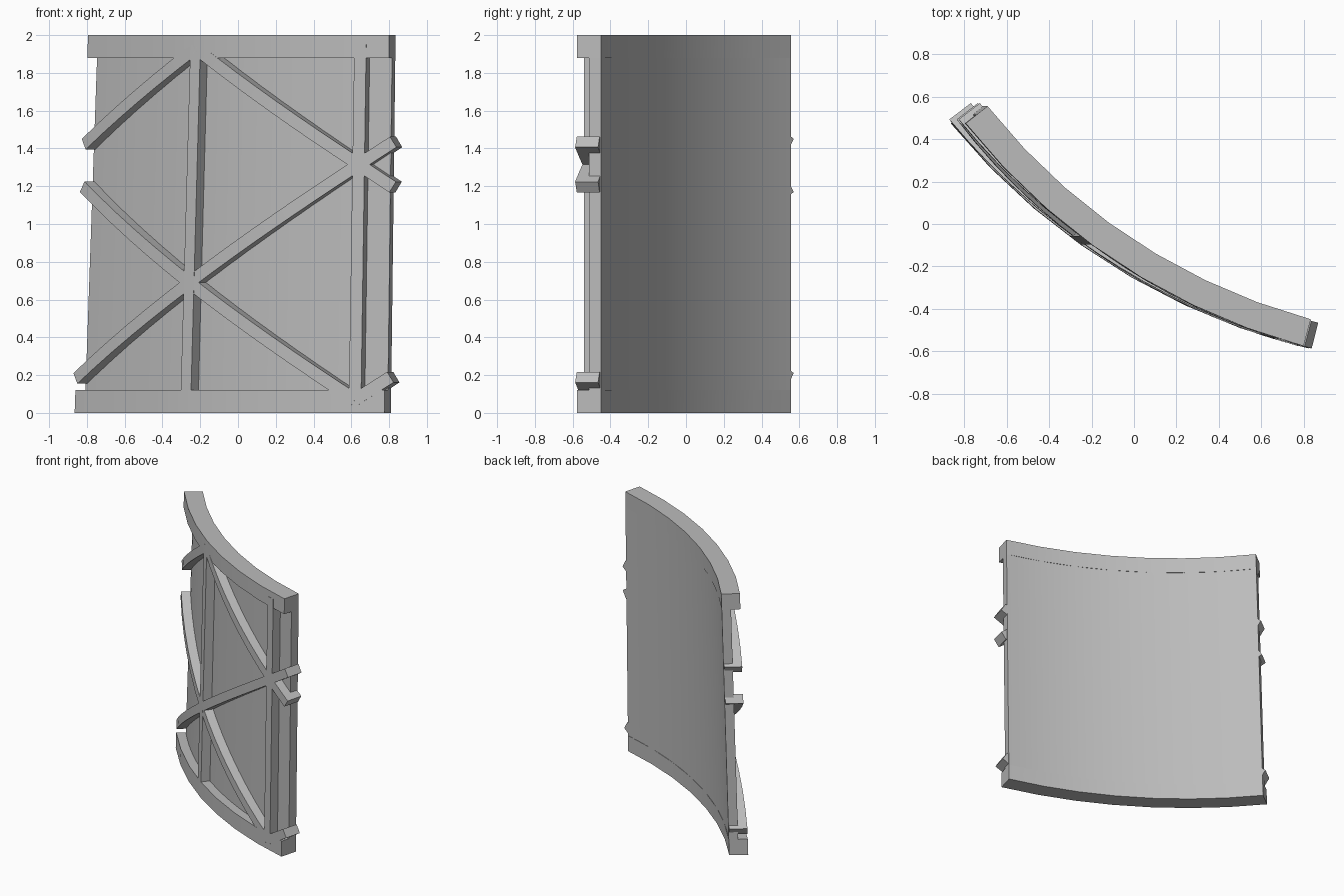
import bpy, bmesh, math
from mathutils import Vector

cube = bpy.data.objects.get("Cube")
if cube:
    bpy.data.objects.remove(cube, do_unlink=True)

CENTRE = Vector((1.592, 2.359))   # axis of the curved wall
R_IN, R_OUT, R_PANEL = 2.909, 3.04, 2.974
LEFT, RIGHT = -141.7, -105.1      # end angles of the wall
RIB = 0.066

grey = bpy.data.materials.new("plain_grey")
grey.use_nodes = True
colour = (0.5, 0.5, 0.5, 1)
grey.diffuse_color = colour
grey.node_tree.nodes["Principled BSDF"].inputs["Base Color"].default_value = colour


def bend(u, z, r):
    """Wrap flat wall coordinates onto the arc, which widens towards its foot."""
    a = u / R_OUT
    x = CENTRE.x + r * math.cos(a)
    y = CENTRE.y + r * math.sin(a)
    x -= (1 - z / 2) * (0.0485 - 0.0287 * x)
    return x, y, z


def strip(name, start, end, width, r0, r1, steps):
    """Straight bar laid over the wall from (angle, z) to (angle, z)."""
    a = Vector((math.radians(start[0]) * R_OUT, start[1]))
    b = Vector((math.radians(end[0]) * R_OUT, end[1]))
    d = (b - a).normalized()
    side = Vector((-d.y, d.x)) * width / 2
    bm = bmesh.new()
    rings = []
    for i in range(steps + 1):
        p = a.lerp(b, i / steps)
        lo, hi = p - side, p + side
        rings.append([bm.verts.new(bend(q.x, q.y, r))
                      for q, r in ((lo, r0), (hi, r0), (hi, r1), (lo, r1))])
    for r, s in zip(rings, rings[1:]):
        for k in range(4):
            j = (k + 1) % 4
            bm.faces.new((r[k], r[j], s[j], s[k]))
    bm.faces.new(rings[0])
    bm.faces.new(rings[-1])
    bmesh.ops.recalc_face_normals(bm, faces=bm.faces)
    mesh = bpy.data.meshes.new(name)
    bm.to_mesh(mesh)
    bm.free()
    mesh.materials.append(grey)
    ob = bpy.data.objects.new(name, mesh)
    bpy.context.collection.objects.link(ob)
    bpy.ops.object.select_all(action='DESELECT')
    ob.select_set(True)
    bpy.context.view_layer.objects.active = ob
    bpy.ops.object.shade_smooth_by_angle(angle=math.radians(30))


# Thin curved wall with a thick rim above and below
strip("wall_panel", (LEFT, 1), (RIGHT, 1), 1.76, R_IN, R_PANEL, 28)
for name, z in (("bottom_rim", 0.06), ("top_rim", 1.94)):
    strip(name, (LEFT, z), (RIGHT, z), 0.12, R_IN, R_OUT, 7)

# Lattice nodes on the two uprights
COL_A, COL_B = -126.7, -108.1
A_LOW, A_TOP, B_LOW, B_MID = 0.69, 1.93, 0.07, 1.315
SLOPE = (B_MID - A_LOW) / (COL_B - COL_A)
END_L, END_R = -141.8, -104.55
rib_depth = (R_IN + 0.005, R_OUT - 0.001)

for name, col in (("left_upright", COL_A), ("right_upright", COL_B)):
    strip(name, (col, 0.05), (col, 1.95), RIB, *rib_depth, 1)

# Diagonal braces between the uprights
for name, za, zb in (("upper_brace", A_TOP, B_MID), ("middle_brace", A_LOW, B_MID),
                     ("lower_brace", A_LOW, B_LOW)):
    strip(name, (COL_A, za), (COL_B, zb), RIB, *rib_depth, 8)

# Braces running past both ends of the wall
for name, col, z, end, sign in (
        ("outer_brace_top", COL_A, A_TOP, END_L, 1),
        ("outer_brace_middle", COL_A, A_LOW, END_L, -1),
        ("outer_brace_low", COL_A, A_LOW, END_L, 1),
        ("stub_brace_up", COL_B, B_MID, END_R, 1),
        ("stub_brace_down", COL_B, B_MID, END_R, -1),
        ("stub_brace_low", COL_B, B_LOW, END_R, 1)):
    strip(name, (col, z), (end, z + sign * SLOPE * (end - col)), RIB, *rib_depth, 6)
